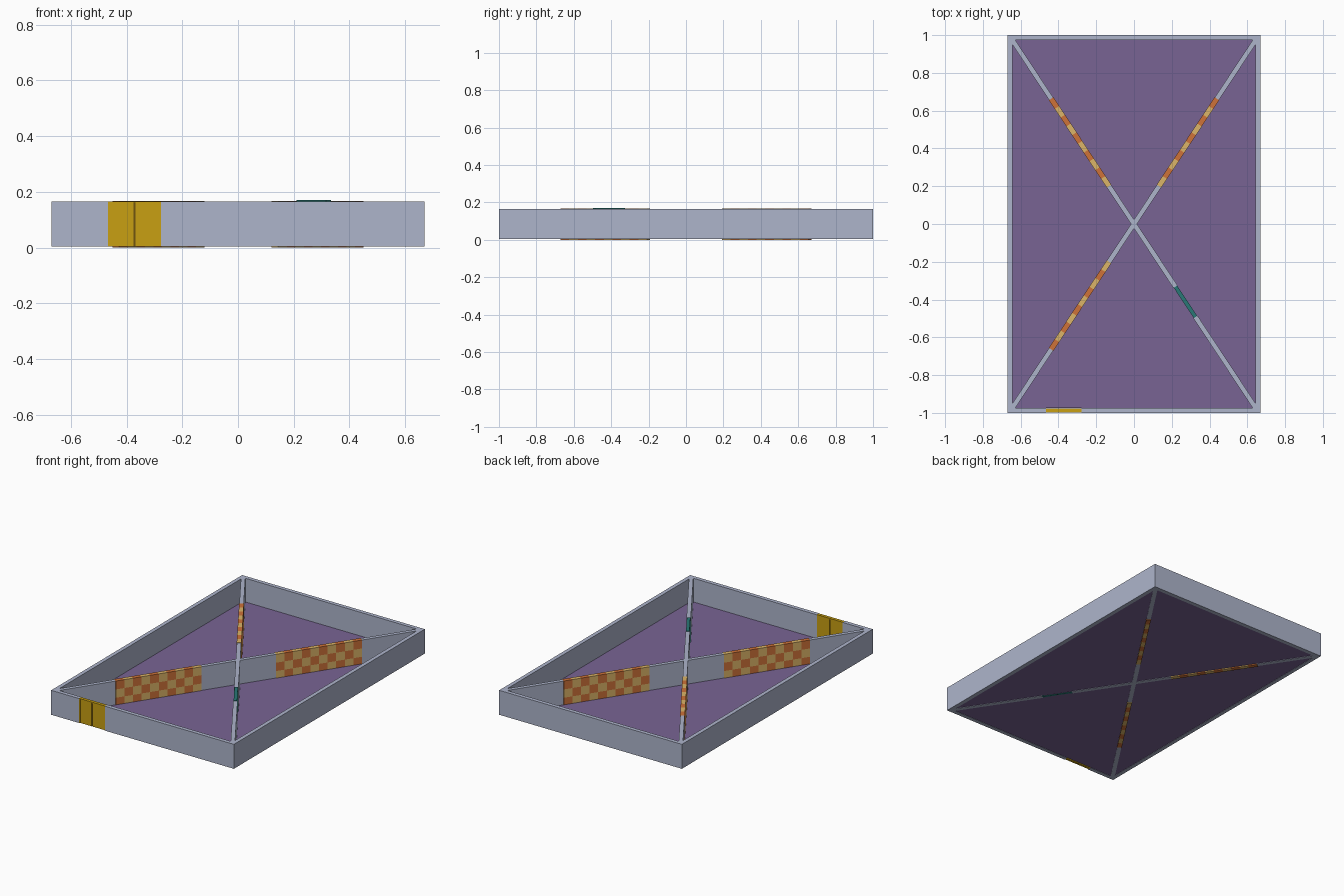
import bpy, bmesh, math
from mathutils import Matrix, Vector

if "Cube" in bpy.data.objects:
    bpy.data.objects.remove(bpy.data.objects["Cube"])


def mat(name, rgb):
    m = bpy.data.materials.new(name)
    m.diffuse_color = (*rgb, 1)
    m.use_nodes = True
    m.node_tree.nodes["Principled BSDF"].inputs["Base Color"].default_value = m.diffuse_color
    return m


WALL = mat("pale blue grey", (0.42, 0.46, 0.60))
FLOOR = mat("muted purple", (0.19, 0.127, 0.296))
GOLD = mat("gold", (0.58, 0.35, 0.006))
DARK_GOLD = mat("dark gold", (0.16, 0.09, 0.004))
TEAL = mat("teal", (0.022, 0.19, 0.18))
DARK_TEAL = mat("dark teal", (0.008, 0.07, 0.07))
TAN = mat("tan", (0.72, 0.46, 0.14))
ORANGE = mat("burnt orange", (0.62, 0.17, 0.04))

X, Y, T = 0.67, 1.0, 0.026            # outer half sizes and wall thickness
Z0, Z1 = 0.004, 0.166                 # wall bottom and top
CX, CY = X - T, Y - T                 # inner corner
HALF = math.hypot(CX, CY)
ANGLE = math.atan2(CY, CX)


def box(name, x, y, z, material, matrix=Matrix()):
    """Box from (min, max) ranges, placed with a matrix."""
    bm = bmesh.new()
    bmesh.ops.create_cube(bm, size=1)
    for v in bm.verts:
        v.co = Vector([r[0] if c < 0 else r[1] for c, r in zip(v.co, (x, y, z))])
    bmesh.ops.recalc_face_normals(bm, faces=bm.faces)
    me = bpy.data.meshes.new(name)
    bm.to_mesh(me)
    bm.free()
    me.materials.append(material)
    ob = bpy.data.objects.new(name, me)
    ob.matrix_world = matrix
    bpy.context.collection.objects.link(ob)
    return ob


def checker_panel(name, x0, x1, matrix, cols=10, rows=3):
    """Wall panel cut into a grid, faces coloured as a checkerboard."""
    ob = box(name, (x0, x1), (-0.0145, 0.0145), (0, Z1 + 0.001), TAN, matrix)
    ob.data.materials.append(ORANGE)
    w, h = (x1 - x0) / cols, (Z1 + 0.001) / rows
    bm = bmesh.new()
    bm.from_mesh(ob.data)
    cuts = [((x0 + w * i, 0, 0), (1, 0, 0)) for i in range(1, cols)]
    cuts += [((0, 0, h * j), (0, 0, 1)) for j in range(1, rows)]
    for co, no in cuts:
        geom = bm.verts[:] + bm.edges[:] + bm.faces[:]
        bmesh.ops.bisect_plane(bm, geom=geom, plane_co=co, plane_no=no)
    for f in bm.faces:
        c = f.calc_center_median() - f.normal * 0.001
        f.material_index = (int((c.x - x0) / w) + int(c.z / h)) % 2
    bm.to_mesh(ob.data)
    bm.free()


def double_door(name, x0, x1, top, material, dark, matrix):
    """Two leaves in a slim frame with a dark seam between them."""
    m, j = (x0 + x1) / 2, 0.007
    box(name + "_left_jamb", (x0, x0 + j), (-0.0105, 0.0105), (Z0, top), material, matrix)
    box(name + "_right_jamb", (x1 - j, x1), (-0.0105, 0.0105), (Z0, top), material, matrix)
    box(name + "_lintel", (x0 + j, x1 - j), (-0.0105, 0.0105), (top - j, top), material, matrix)
    box(name + "_left_leaf", (x0 + j, m - 0.004), (-0.008, 0.008), (Z0, top - j), material, matrix)
    box(name + "_right_leaf", (m + 0.004, x1 - j), (-0.008, 0.008), (Z0, top - j), material, matrix)
    box(name + "_seam", (m - 0.004, m + 0.004), (-0.005, 0.005), (Z0, top - j), dark, matrix)


# Floor
box("floor", (-CX, CX), (-CY, CY), (Z0 + 0.002, Z0 + 0.005), FLOOR)

# Outer walls, front one split for the door
D0, D1 = -0.467, -0.277
box("left_wall", (-X, -CX), (-Y, Y), (Z0, Z1), WALL)
box("right_wall", (CX, X), (-Y, Y), (Z0, Z1), WALL)
box("back_wall", (-CX, CX), (CY, Y), (Z0, Z1), WALL)
box("front_wall_left", (-CX, D0), (-Y, -CY), (Z0, Z1), WALL)
box("front_wall_right", (D1, CX), (-Y, -CY), (Z0, Z1), WALL)
double_door("front_door", D0, D1, Z1, GOLD, DARK_GOLD,
            Matrix.Translation((0, -Y + T / 2, 0)))

# Diagonal walls: three arms hold a checker panel, the fourth a door
P0, P1, E0, E1 = 0.24, 0.795, 0.398, 0.59
arms = {"back_right": ANGLE, "back_left": math.pi - ANGLE,
        "front_left": math.pi + ANGLE, "front_right": -ANGLE}
for name, a in arms.items():
    m = Matrix.Rotation(a, 4, 'Z')
    door = name == "front_right"
    g0, g1 = (E0, E1) if door else (P0, P1)
    box(name + "_inner_wall", (0, g0), (-T / 2, T / 2), (Z0, Z1), WALL, m)
    box(name + "_outer_wall", (g1, HALF), (-T / 2, T / 2), (Z0, Z1), WALL, m)
    if door:
        double_door("inner_door", g0, g1, 0.171, TEAL, DARK_TEAL, m)
    else:
        checker_panel(name + "_checker_panel", g0, g1, m)
